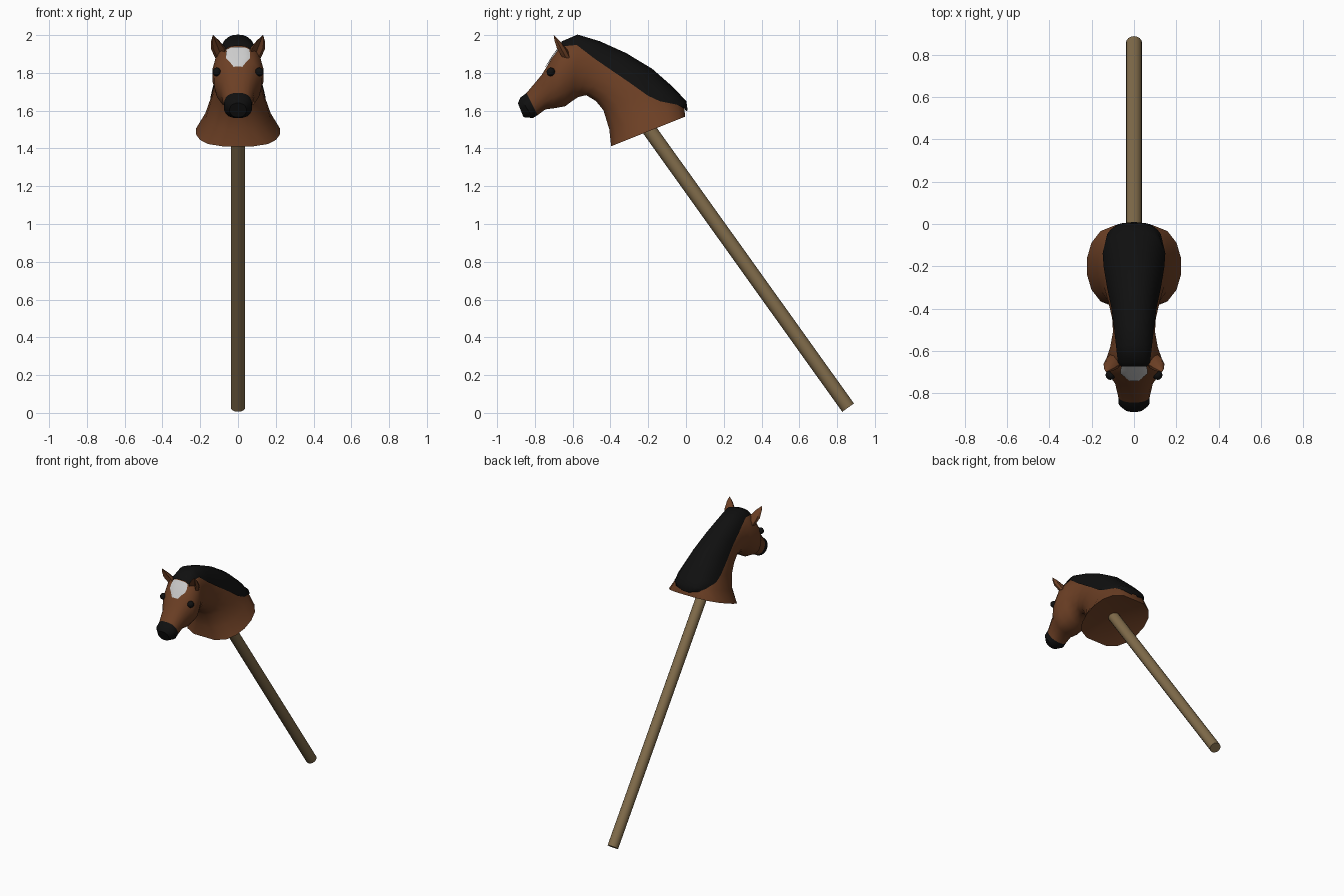
import bpy, bmesh, math
from mathutils import Vector

if "Cube" in bpy.data.objects:
    bpy.data.objects.remove(bpy.data.objects["Cube"])

def mat(name, col):
    m = bpy.data.materials.new(name)
    m.diffuse_color = (*col, 1)
    m.use_nodes = True
    m.node_tree.nodes["Principled BSDF"].inputs["Base Color"].default_value = m.diffuse_color
    return m

BROWN = mat("brown_coat", (0.15, 0.05, 0.018))
BLACK = mat("black_hair", (0.005, 0.005, 0.005))
WHITE = mat("white_mark", (0.6, 0.6, 0.6))
WOOD = mat("wood", (0.22, 0.15, 0.07))

def finish(bm, name, material, angle=40):
    bm.normal_update()
    me = bpy.data.meshes.new(name)
    bm.to_mesh(me)
    bm.free()
    ob = bpy.data.objects.new(name, me)
    bpy.context.collection.objects.link(ob)
    me.materials.append(material)
    bpy.ops.object.select_all(action='DESELECT')
    ob.select_set(True)
    bpy.context.view_layer.objects.active = ob
    bpy.ops.object.shade_smooth_by_angle(angle=math.radians(angle))
    return ob

# Sections from neck base to nose: underside y,z / top y,z / half width / squareness
SECTIONS = [
    (-.40, 1.41, .00, 1.57, .225, .6),
    (-.41, 1.50, -.01, 1.645, .175, .7),
    (-.44, 1.60, -.08, 1.72, .145, .8),
    (-.48, 1.65, -.19, 1.815, .125, .9),
    (-.53, 1.68, -.325, 1.895, .105, .9),
    (-.57, 1.67, -.46, 1.955, .10, .9),
    (-.60, 1.65, -.575, 1.99, .115, .9),
    (-.64, 1.62, -.655, 1.955, .137, .8),
    (-.70, 1.61, -.71, 1.88, .125, .7),
    (-.745, 1.605, -.765, 1.79, .09, .7),
    (-.785, 1.575, -.845, 1.695, .075, .75),
    (-.81, 1.56, -.878, 1.67, .075, .75),
    (-.86, 1.565, -.89, 1.64, .045, .8),
]

def surf(s, t, off=0.0):
    """Point on the horse skin: s along the sections, t around from the crest."""
    i = min(int(s), len(SECTIONS) - 2)
    f = s - i
    y0, z0, y1, z1, w, e = [a + (b - a) * f for a, b in zip(SECTIONS[i], SECTIONS[i + 1])]
    mid = Vector((0, (y0 + y1) / 2, (z0 + z1) / 2))
    u = Vector((0, y1 - y0, z1 - z0)) / 2
    u *= 1 + off / u.length
    sn = math.sin(t)
    return mid + u * math.cos(t) + Vector((math.copysign(abs(sn) ** e, sn) * (w + off), 0, 0))

def skin(bm, rows, closed):
    grid = [[bm.verts.new(p) for p in r] for r in rows]
    n = len(grid[0])
    for a, b in zip(grid, grid[1:]):
        for j in range(n if closed else n - 1):
            k = (j + 1) % n
            bm.faces.new((a[j], a[k], b[k], b[j]))
    return grid

N = 16
def rings(svals):
    return [[surf(s, 2 * math.pi * (j + .5) / N) for j in range(N)] for s in svals]

# Neck and head, with a shallow recess under the neck
bm = bmesh.new()
g = skin(bm, rings(range(11)), True)
c = bm.verts.new((0, -.22, 1.53))
for j in range(N):
    bm.faces.new((g[0][(j + 1) % N], g[0][j], c))
bmesh.ops.recalc_face_normals(bm, faces=bm.faces)
finish(bm, "neck_and_head", BROWN)

# Black muzzle
bm = bmesh.new()
g = skin(bm, rings((10, 11, 12)), True)
bm.faces.new(g[-1])
bmesh.ops.recalc_face_normals(bm, faces=bm.faces)
finish(bm, "muzzle", BLACK)

def patch(name, spans, thick, edge, material):
    """Cover following the skin; spans are (s, half angle)."""
    bm = bmesh.new()
    ks = [k / 4 for k in range(-4, 5)]
    skin(bm, [[surf(s, a * k, edge + thick * (1 - k ** 4)) for k in ks] for s, a in spans], False)
    finish(bm, name, material)

# Mane and blaze
patch("mane", [(.35, .03), (.6, .3), (1, .65), (1.5, 1.05), (2, 1.25), (3, 1.35), (4, 1.3),
               (5, 1.1), (6, .75), (7, .48), (7.35, .36)], .008, .005, BLACK)
patch("blaze", [(7.35, .34), (7.7, .38), (8, .36), (8.3, .22), (8.6, .1)], .003, .005, WHITE)

for side, label in ((1, "left"), (-1, "right")):
    # Ears: pointed leaf with a hollow front
    bm = bmesh.new()
    base, tip = Vector((.085, -.635, 1.88)), Vector((.132, -.70, 2.0))
    rows = []
    for f, r in ((0, .036), (.4, .04), (.75, .022), (1, .001)):
        row = []
        for j in range(8):
            a = 2 * math.pi * j / 8 - math.pi / 2
            d = Vector((math.cos(a) * r, math.sin(a) * r * .8, math.sin(a) * r * -.1))
            if j == 0:
                d *= -.1
            p = base.lerp(tip, f) + d
            row.append((p.x * side, p.y, p.z))
        rows.append(row)
    g = skin(bm, rows, True)
    bm.faces.new(g[0])
    bm.faces.new(g[-1])
    bmesh.ops.recalc_face_normals(bm, faces=bm.faces)
    finish(bm, label + "_ear", BROWN)

    # Eyes
    bm = bmesh.new()
    bmesh.ops.create_uvsphere(bm, u_segments=12, v_segments=8, radius=.023)
    bmesh.ops.translate(bm, verts=bm.verts, vec=(.112 * side, -.715, 1.805))
    finish(bm, label + "_eye", BLACK)

# Stick
low, high = Vector((0, .858, .028)), Vector((0, -.25, 1.577))
axis = high - low
bm = bmesh.new()
bmesh.ops.create_cone(bm, cap_ends=True, segments=16, radius1=.038, radius2=.038, depth=axis.length)
bmesh.ops.rotate(bm, verts=bm.verts, matrix=axis.to_track_quat('Z', 'Y').to_matrix())
bmesh.ops.translate(bm, verts=bm.verts, vec=(low + high) / 2)
finish(bm, "stick", WOOD)
